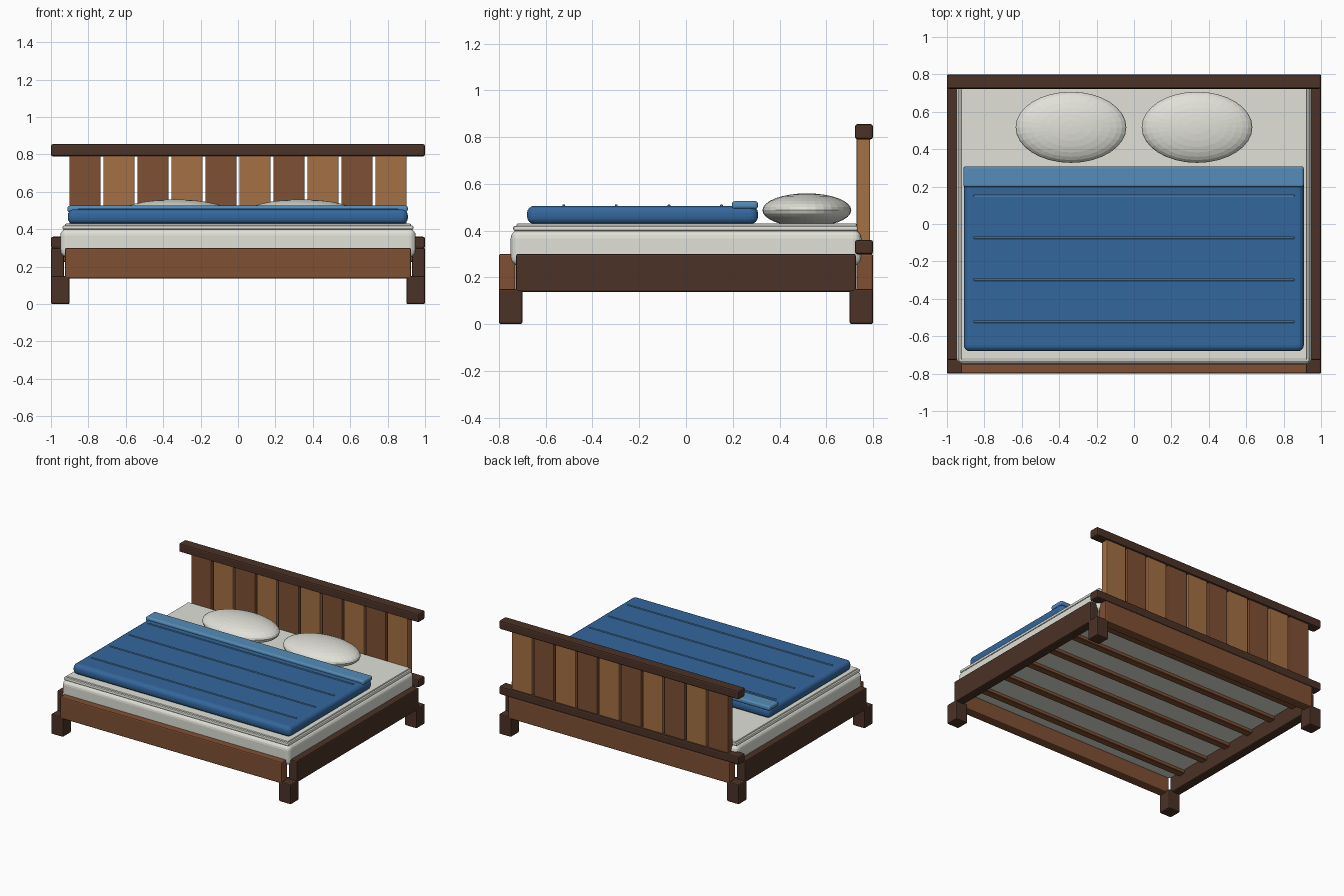
import bpy
import bmesh

if "Cube" in bpy.data.objects:
    bpy.data.objects.remove(bpy.data.objects["Cube"])


def material(name, rgb):
    m = bpy.data.materials.new(name)
    m.diffuse_color = (*rgb, 1)
    m.use_nodes = True
    m.node_tree.nodes["Principled BSDF"].inputs["Base Color"].default_value = m.diffuse_color
    return m


DARK = material("dark wood", (0.07, 0.032, 0.02))
MID = material("mid wood", (0.216, 0.08, 0.034))
LIGHT = material("light wood", (0.376, 0.162, 0.058))
BLUE = material("blue cloth", (0.034, 0.135, 0.34))
PALE = material("pale blue cloth", (0.09, 0.262, 0.48))
WHITE = material("white cloth", (0.75, 0.75, 0.69))


def finish(name, bm, mat):
    me = bpy.data.meshes.new(name)
    bm.to_mesh(me)
    bm.free()
    me.materials.append(mat)
    ob = bpy.data.objects.new(name, me)
    bpy.context.collection.objects.link(ob)
    return ob


def box(name, x, y, z, mat, bevel=0.008, segments=2):
    """Bevelled box from (min, max) ranges on each axis."""
    bm = bmesh.new()
    bmesh.ops.create_cube(bm, size=1)
    for v in bm.verts:
        for i, (lo, hi) in enumerate((x, y, z)):
            v.co[i] = hi if v.co[i] > 0 else lo
    ob = finish(name, bm, mat)
    if bevel:
        mod = ob.modifiers.new("bevel", 'BEVEL')
        mod.width = bevel
        mod.segments = segments
    return ob


# Legs and side rails
for side, sx in (("left", -1), ("right", 1)):
    for end, sy in (("front", -1), ("back", 1)):
        box(f"{end}_{side}_leg", sorted((sx * 0.9, sx)), sorted((sy * 0.7, sy * 0.8)),
            (0, 0.15), DARK)
    box(f"{side}_side_rail", sorted((sx * 0.93, sx)), (-0.727, 0.727), (0.137, 0.3), DARK)

# Front and back rails
box("front_rail", (-0.925, 0.925), (-0.8, -0.73), (0.137, 0.3), MID)
box("back_rail", (-0.925, 0.925), (0.73, 0.8), (0.137, 0.3), MID)

# Slats under the mattress
for i in range(6):
    y = -0.6 + 0.24 * i
    box(f"bed_slat_{i + 1}", (-0.935, 0.935), (y - 0.028, y + 0.028), (0.225, 0.255), MID, 0.004, 1)

# Headboard rails and alternating planks
box("headboard_lower_rail", (-1, 1), (0.723, 0.8), (0.298, 0.36), DARK, 0.01)
box("headboard_top_rail", (-1, 1), (0.723, 0.8), (0.79, 0.855), DARK, 0.01)
for i in range(10):
    x = (i - 4.5) * 0.1818
    box(f"headboard_plank_{i + 1}", (x - 0.084, x + 0.084), (0.73, 0.788), (0.34, 0.81),
        LIGHT if i % 2 else MID, 0.006)

# Mattress and sheet
box("mattress", (-0.95, 0.95), (-0.75, 0.75), (0.25, 0.402), WHITE, 0.035, 4)
box("sheet_edge", (-0.938, 0.938), (-0.739, 0.735), (0.398, 0.42), WHITE, 0.008)
box("sheet_top", (-0.925, 0.925), (-0.725, 0.73), (0.41, 0.43), WHITE, 0.006)

# Blanket, folded edge and stitched seams
box("blanket", (-0.91, 0.908), (-0.68, 0.308), (0.428, 0.506), BLUE, 0.032, 4)
box("blanket_fold", (-0.912, 0.908), (0.197, 0.308), (0.492, 0.526), PALE, 0.012, 3)
for i, y in enumerate((-0.523, -0.298, -0.073, 0.152)):
    box(f"blanket_seam_{i + 1}", (-0.857, 0.857), (y - 0.006, y + 0.006), (0.5, 0.511), PALE, 0.002, 1)

# Pillows
for side, sx in (("left", -1), ("right", 1)):
    bm = bmesh.new()
    bmesh.ops.create_uvsphere(bm, u_segments=32, v_segments=16, radius=1)
    bmesh.ops.scale(bm, vec=(0.296, 0.19, 0.072), verts=bm.verts)
    bmesh.ops.translate(bm, vec=(sx * 0.337, 0.517, 0.487), verts=bm.verts)
    finish(f"{side}_pillow", bm, WHITE)
